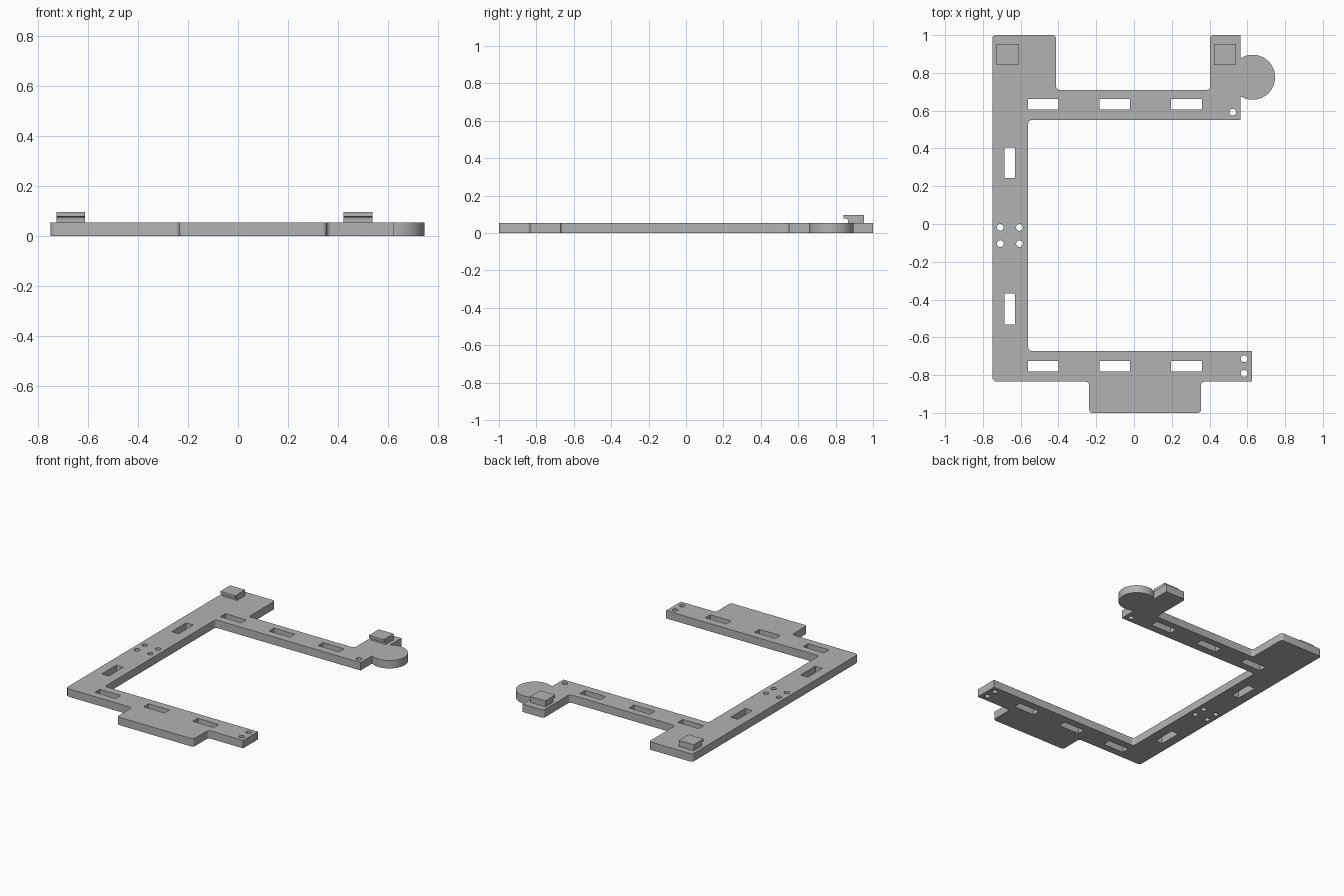
import bpy, bmesh
from math import sin, cos, pi, atan2
from mathutils import Vector

cube = bpy.data.objects.get("Cube")
if cube:
    bpy.data.objects.remove(cube, do_unlink=True)

THICK = 0.055
grey = bpy.data.materials.new("plain grey")
grey.use_nodes = True
COLOUR = (0.45, 0.45, 0.45, 1)
grey.diffuse_color = COLOUR
grey.node_tree.nodes["Principled BSDF"].inputs["Base Color"].default_value = COLOUR


def arc(cx, cy, r, a0, a1, n):
    return [(cx + r * cos(a0 + (a1 - a0) * i / n), cy + r * sin(a0 + (a1 - a0) * i / n))
            for i in range(n + 1)]


def rounded(corners, n=6):
    """Round each right-angled corner (x, y, radius)."""
    out = []
    for i, (x, y, r) in enumerate(corners):
        p = Vector((x, y))
        if r == 0:
            out.append((x, y))
            continue
        u = (Vector(corners[i - 1][:2]) - p).normalized()
        v = (Vector(corners[(i + 1) % len(corners)][:2]) - p).normalized()
        centre = p + (u + v) * r
        for k in range(n + 1):
            t = k / n * pi / 2
            out.append(tuple(centre - v * r * cos(t) - u * r * sin(t)))
    return out


def rect(cx, cy, w, h):
    return [(cx + sx * w / 2, cy + sy * h / 2)
            for sx, sy in ((-1, -1), (1, -1), (1, 1), (-1, 1))]


def finish(obj):
    obj.data.materials.clear()
    obj.data.materials.append(grey)
    bpy.ops.object.select_all(action="DESELECT")
    obj.select_set(True)
    bpy.context.view_layer.objects.active = obj
    bpy.ops.object.shade_smooth_by_angle(angle=pi / 6)


def plate(name, loops, z0, z1):
    """Filled flat outline with holes, extruded from z0 to z1."""
    curve = bpy.data.curves.new(name + "_outline", "CURVE")
    curve.dimensions = "2D"
    curve.fill_mode = "BOTH"
    curve.extrude = (z1 - z0) / 2
    for loop in loops:
        s = curve.splines.new("POLY")
        s.points.add(len(loop) - 1)
        for pt, (x, y) in zip(s.points, loop):
            pt.co = (x, y, 0, 1)
        s.use_cyclic_u = True
    temp = bpy.data.objects.new(name + "_temp", curve)
    bpy.context.collection.objects.link(temp)
    deps = bpy.context.evaluated_depsgraph_get()
    mesh = bpy.data.meshes.new_from_object(temp.evaluated_get(deps))
    bpy.data.objects.remove(temp, do_unlink=True)
    bm = bmesh.new()
    bm.from_mesh(mesh)
    bmesh.ops.remove_doubles(bm, verts=bm.verts, dist=1e-5)
    bmesh.ops.recalc_face_normals(bm, faces=bm.faces)
    bmesh.ops.translate(bm, verts=bm.verts, vec=(0, 0, (z0 + z1) / 2))
    bm.to_mesh(mesh)
    bm.free()
    mesh.name = name
    obj = bpy.data.objects.new(name, mesh)
    bpy.context.collection.objects.link(obj)
    finish(obj)


# Frame outline: lower arm with tab, spine, upper arm with two ears
R = 0.018
END = 0.565
before_disc = [
    (-0.75, -0.835, 0.025), (-0.237, -0.835, R), (-0.237, -1, R), (0.355, -1, R),
    (0.355, -0.835, R), (0.625, -0.835, 0), (0.625, -0.672, 0),
    (-0.56, -0.672, R), (-0.56, 0.55, R), (END, 0.55, 0)]
after_disc = [
    (END, 1, 0), (0.403, 1, R), (0.403, 0.71, R),
    (-0.413, 0.71, R), (-0.413, 1, R), (-0.75, 1, R)]

# Round pad joined to the side of the right ear
px, py, pr = 0.628, 0.777, 0.119
half = (pr ** 2 - (px - END) ** 2) ** 0.5
a = atan2(half, END - px)
pad = [(x, y, 0) for x, y in arc(px, py, pr, -a, a, 40)]
loops = [rounded(before_disc + pad + after_disc)]

# Slots in the arms and the spine
for x in (-0.48, -0.102, 0.278):
    for y in (0.633, -0.754):
        loops.append(rect(x, y, 0.162, 0.055))
for y in (0.324, -0.45):
    loops.append(rect(-0.657, y, 0.055, 0.162))

# Screw holes
holes = [(x, y) for x in (-0.708, -0.606) for y in (-0.018, -0.104)]
holes += [(0.523, 0.592), (0.583, -0.714), (0.583, -0.791)]
for x, y in holes:
    loops.append(arc(x, y, 0.018, 0, 2 * pi, 24)[:-1])
plate("frame", loops, 0, THICK)


# Hooks: a stem with a lip overhanging to the front, filleted underneath
def hook(name, x0, x1):
    y0, y1, top = 0.843, 0.952, 0.097
    fillet = arc(0.855, 0.068, 0.01, 0, pi / 2, 6)
    profile = [(y1, THICK), (0.865, THICK)] + fillet + [(y0, 0.078), (y0, top), (y1, top)]
    bm = bmesh.new()
    face = bm.faces.new([bm.verts.new((x0, y, z)) for y, z in profile])
    ext = bmesh.ops.extrude_face_region(bm, geom=[face])
    moved = [v for v in ext["geom"] if isinstance(v, bmesh.types.BMVert)]
    bmesh.ops.translate(bm, verts=moved, vec=(x1 - x0, 0, 0))
    bmesh.ops.recalc_face_normals(bm, faces=bm.faces)
    mesh = bpy.data.meshes.new(name)
    bm.to_mesh(mesh)
    bm.free()
    obj = bpy.data.objects.new(name, mesh)
    bpy.context.collection.objects.link(obj)
    finish(obj)


hook("right_hook", -0.727, -0.612)
hook("left_hook", 0.423, 0.539)
